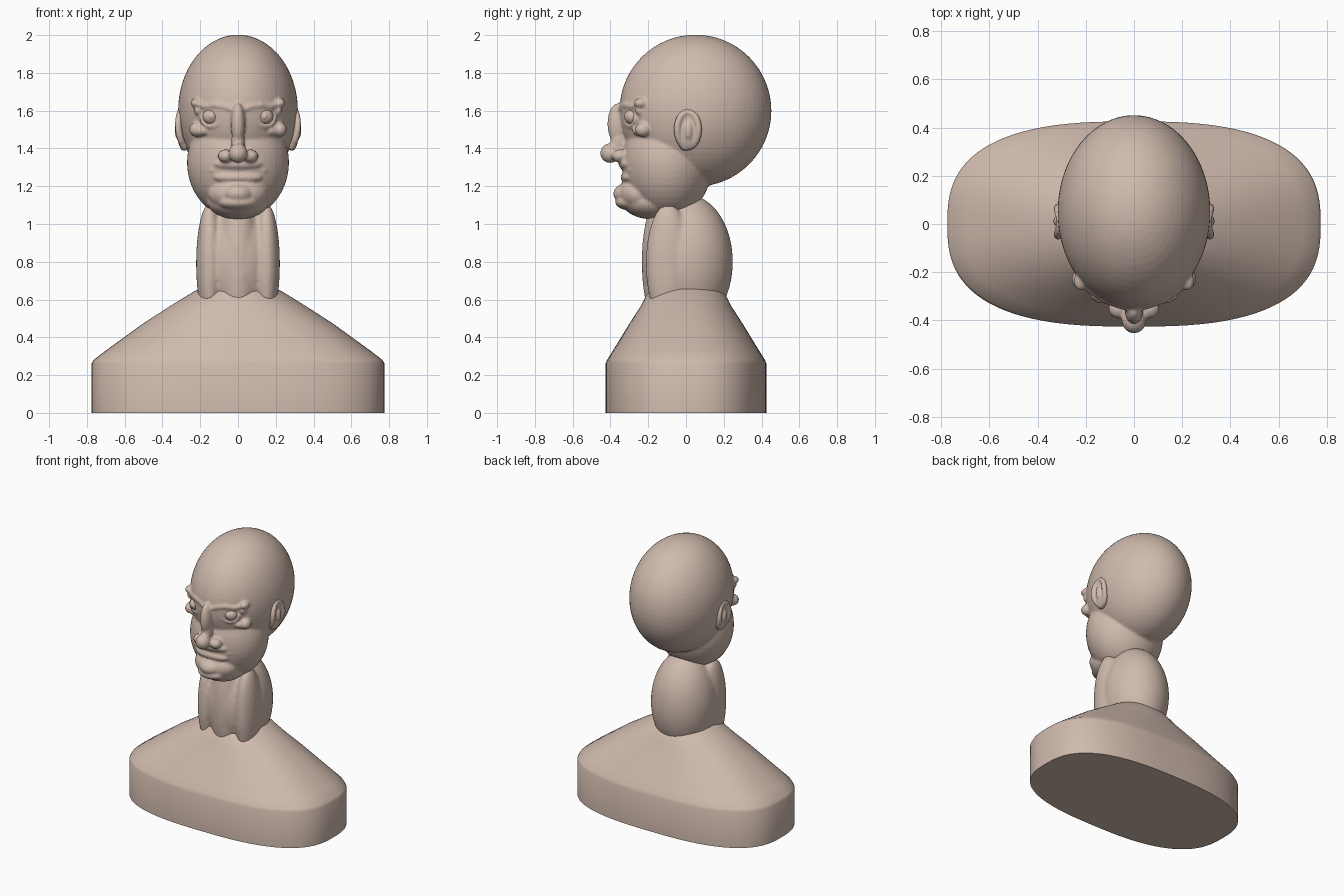
import bpy
import bmesh
import math
from mathutils import Matrix, Vector

if "Cube" in bpy.data.objects:
    bpy.data.objects.remove(bpy.data.objects["Cube"], do_unlink=True)

clay = bpy.data.materials.new("warm_clay")
clay.use_nodes = True
tone = (0.63, 0.495, 0.42, 1)
clay.diffuse_color = tone
clay.node_tree.nodes["Principled BSDF"].inputs["Base Color"].default_value = tone


def finish(name, bm, voxel=0, smooth=2):
    """Turn a bmesh into an object, optionally fusing its lumps together."""
    mesh = bpy.data.meshes.new(name)
    bm.to_mesh(mesh)
    bm.free()
    mesh.materials.append(clay)
    for face in mesh.polygons:
        face.use_smooth = True
    obj = bpy.data.objects.new(name, mesh)
    bpy.context.collection.objects.link(obj)
    if voxel:
        fuse = obj.modifiers.new("fuse", 'REMESH')
        fuse.mode = 'VOXEL'
        fuse.voxel_size = voxel
        fuse.use_smooth_shade = True
        soften = obj.modifiers.new("soften", 'SMOOTH')
        soften.factor = 0.5
        soften.iterations = smooth
    return obj


def blob(bm, loc, radii, mirror=False, seg=32):
    """Add an ellipsoid, and its twin on the other side if asked."""
    for side in ((1, -1) if mirror else (1,)):
        place = Matrix.Translation((loc[0] * side, loc[1], loc[2]))
        bmesh.ops.create_uvsphere(bm, u_segments=seg, v_segments=seg // 2, radius=1,
                                  matrix=place @ Matrix.Diagonal((*radii, 1)))


def chain(bm, points, radius, mirror=False, steps=6):
    """Add a row of small balls along a path."""
    for a, b in zip(points, points[1:]):
        for i in range(steps + 1):
            p = Vector(a).lerp(Vector(b), i / steps)
            blob(bm, p, (radius,) * 3, mirror, 12)


# Shoulder plinth: lofted from a broad flat-bottomed oval up to the neck
bm = bmesh.new()
COUNT = 96
rows = []
for rx, ry, z, power in ((0.775, 0.426, 0, 2.7), (0.775, 0.426, 0.262, 2.7),
                         (0.765, 0.418, 0.28, 2.7), (0.70, 0.387, 0.33, 2.6),
                         (0.50, 0.298, 0.475, 2.4), (0.36, 0.24, 0.565, 2.2),
                         (0.23, 0.20, 0.645, 2), (0.17, 0.16, 0.67, 2)):
    row = []
    for i in range(COUNT):
        c, s = math.cos(math.tau * i / COUNT), math.sin(math.tau * i / COUNT)
        row.append(bm.verts.new((math.copysign(abs(c) ** (2 / power), c) * rx,
                                 math.copysign(abs(s) ** (2 / power), s) * ry, z)))
    rows.append(row)
for low, high in zip(rows, rows[1:]):
    for i in range(COUNT):
        j = (i + 1) % COUNT
        bm.faces.new((low[i], low[j], high[j], high[i]))
bm.faces.new(rows[-1])
bm.faces.new(rows[0][::-1])
plinth = finish("shoulder_plinth", bm)
bpy.ops.object.select_all(action='DESELECT')
plinth.select_set(True)
bpy.context.view_layer.objects.active = plinth
bpy.ops.object.shade_smooth_by_angle(angle=math.radians(50))

# Neck: central mass, throat column and side cords, sunk into the plinth
bm = bmesh.new()
blob(bm, (0, 0.008, 0.80), (0.222, 0.24, 0.355), seg=48)
blob(bm, (0, -0.11, 0.80), (0.115, 0.125, 0.38))
blob(bm, (0.15, -0.095, 0.79), (0.072, 0.118, 0.32), mirror=True)
bmesh.ops.bisect_plane(bm, geom=bm.verts[:] + bm.edges[:] + bm.faces[:],
                       plane_co=(0, 0, 0.58), plane_no=(0, 0, -1), clear_outer=True)
bmesh.ops.holes_fill(bm, edges=[e for e in bm.edges if e.is_boundary], sides=0)
finish("neck", bm, 0.012, 4)

# Head: skull, jaw, chin and the soft underside of the jaw
bm = bmesh.new()
blob(bm, (0, 0.05, 1.60), (0.317, 0.402, 0.402), seg=64)
blob(bm, (0, -0.10, 1.325), (0.27, 0.24, 0.30), seg=48)
blob(bm, (0, -0.18, 1.12), (0.165, 0.16, 0.095))
blob(bm, (0, -0.24, 1.16), (0.16, 0.12, 0.10))
blob(bm, (0, -0.295, 1.16), (0.085, 0.09, 0.06))
blob(bm, (0, -0.28, 1.115), (0.11, 0.095, 0.045))

# Lips, the strip under the nose and the mouth corners
blob(bm, (0, -0.305, 1.317), (0.13, 0.052, 0.036))
blob(bm, (0, -0.30, 1.247), (0.13, 0.046, 0.034))
blob(bm, (0, -0.31, 1.345), (0.075, 0.05, 0.035))
blob(bm, (0.135, -0.28, 1.285), (0.02, 0.028, 0.022), mirror=True)

# Nose bridge, tip and nostril wings
blob(bm, (0, -0.36, 1.53), (0.038, 0.056, 0.11))
blob(bm, (0, -0.355, 1.43), (0.036, 0.045, 0.08))
blob(bm, (0, -0.402, 1.375), (0.05, 0.052, 0.052))
blob(bm, (0.064, -0.35, 1.36), (0.042, 0.042, 0.035), mirror=True)

# Cheek lumps under the eyes
chain(bm, ((0.175, -0.262, 1.495), (0.22, -0.232, 1.485)), 0.024, True)
blob(bm, (0.222, -0.228, 1.50), (0.036, 0.042, 0.038), mirror=True)

# Arched brows with a lump at the outer end
chain(bm, ((0.025, -0.345, 1.605), (0.07, -0.332, 1.622), (0.12, -0.313, 1.63),
           (0.17, -0.28, 1.622), (0.222, -0.24, 1.638)), 0.018, True)
blob(bm, (0.222, -0.238, 1.64), (0.028, 0.038, 0.026), mirror=True)
blob(bm, (0.212, -0.24, 1.60), (0.02, 0.03, 0.025), mirror=True)

# Lower eyelids
lid = []
for i in range(11):
    turn = math.pi * (1 + i / 10)
    x = 0.14 + 0.055 * math.cos(turn)
    lid.append((x, -0.325 + 0.5 * (x - 0.085), 1.565 + 0.048 * math.sin(turn)))
chain(bm, lid, 0.011, True, 2)
finish("head", bm, 0.008, 3)

# Eyes with a shallow round iris
for side, label in ((1, "left"), (-1, "right")):
    bm = bmesh.new()
    blob(bm, (0.14 * side, -0.278, 1.568), (0.047, 0.047, 0.043))
    blob(bm, (0.14 * side, -0.303, 1.57), (0.026, 0.026, 0.026), seg=24)
    finish(label + "_eye", bm)

# Ears: bowed rim, inner fold and lobe hugging the sides of the head
rim = []
for i in range(21):
    c, s = math.cos(math.tau * i / 20), math.sin(math.tau * i / 20)
    rim.append((0.315 + 0.01 * s - 0.02 * s * s, 0.01 + 0.057 * c, 1.50 + 0.092 * s))
for side, label in ((1, "left"), (-1, "right")):
    bm = bmesh.new()
    chain(bm, [(x * side, y, z) for x, y, z in rim], 0.019, steps=2)
    blob(bm, (0.302 * side, 0.01, 1.50), (0.02, 0.06, 0.095))
    blob(bm, (0.314 * side, 0.012, 1.495), (0.021, 0.024, 0.05))
    blob(bm, (0.284 * side, 0.0, 1.415), (0.025, 0.035, 0.028))
    finish(label + "_ear", bm, 0.007)
